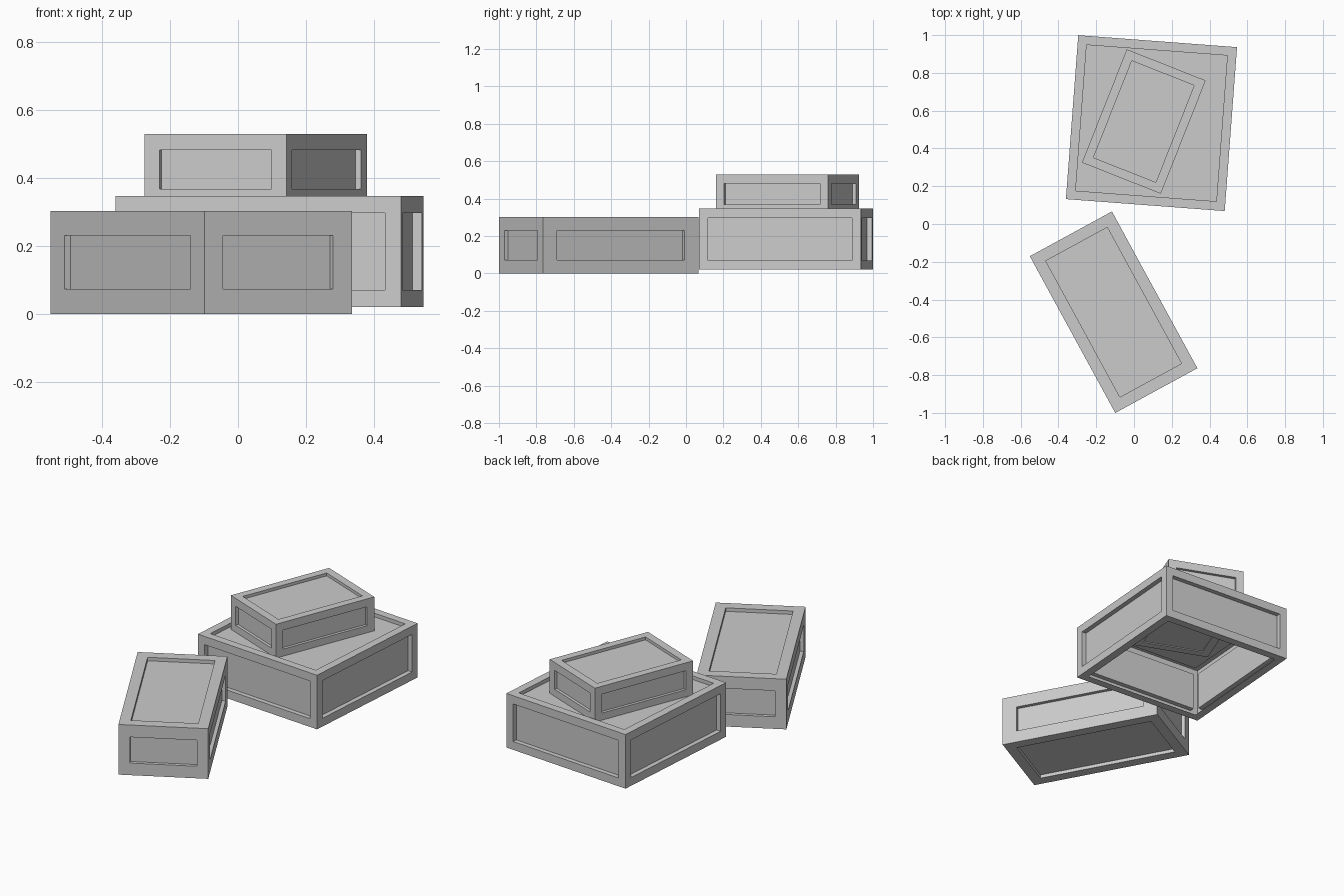
import bpy
import bmesh
from math import radians

cube = bpy.data.objects.get("Cube")
if cube:
    bpy.data.objects.remove(cube, do_unlink=True)

grey = bpy.data.materials.new("plain_grey")
grey.use_nodes = True
colour = (0.6, 0.6, 0.6, 1)
grey.diffuse_color = colour
grey.node_tree.nodes["Principled BSDF"].inputs["Base Color"].default_value = colour


def crate(name, size, centre, turn, borders, depths, open_bottom=False):
    """Box with a recessed panel in every face.
    borders: (top, short ends, long sides, vertical); depths: (sides, top and bottom)"""
    top, ends, sides, vertical = borders
    # Border width along x, y, z for faces whose normal is on each axis
    margins = ((0, sides, vertical), (ends, 0, vertical), (top, top, 0))
    bm = bmesh.new()
    bmesh.ops.create_cube(bm, size=1)
    bmesh.ops.scale(bm, vec=size, verts=bm.verts)
    openings = []
    for face in list(bm.faces):
        normal = face.normal.copy()
        axis = max(range(3), key=lambda i: abs(normal[i]))
        panel = bmesh.ops.extrude_discrete_faces(bm, faces=[face])["faces"][0]
        for v in panel.verts:
            for i in range(3):
                v.co[i] -= margins[axis][i] * (1 if v.co[i] > 0 else -1)
        if open_bottom and normal.z < -0.5:
            openings.append(panel)
            continue
        panel = bmesh.ops.extrude_discrete_faces(bm, faces=[panel])["faces"][0]
        depth = depths[1] if axis == 2 else depths[0]
        bmesh.ops.translate(bm, vec=normal * -depth, verts=panel.verts)
    bmesh.ops.remove_doubles(bm, verts=bm.verts, dist=0.0001)
    bmesh.ops.recalc_face_normals(bm, faces=bm.faces)
    if openings:
        bmesh.ops.delete(bm, geom=openings, context="FACES_ONLY")
    mesh = bpy.data.meshes.new(name)
    bm.to_mesh(mesh)
    bm.free()
    mesh.materials.append(grey)
    obj = bpy.data.objects.new(name, mesh)
    obj.location = centre
    obj.rotation_euler.z = radians(turn)
    bpy.context.collection.objects.link(obj)


# Long crate lying in front
crate("front_crate", (0.495, 0.945, 0.303), (-0.108, -0.467, 0.1515), 28.6,
      (0.062, 0.063, 0.085, 0.073), (0.021, 0.021))
# Wide crate behind, hollow and open underneath
crate("large_crate", (0.843, 0.87, 0.327), (0.0925, 0.534, 0.1835), -4.3,
      (0.048, 0.048, 0.048, 0.05), (0.028, 0.022), open_bottom=True)
# Small crate stacked on the wide one
crate("small_crate", (0.449, 0.645, 0.21), (0.052, 0.5425, 0.425), -21.6,
      (0.047, 0.047, 0.047, 0.048), (0.0175, 0.0175))
